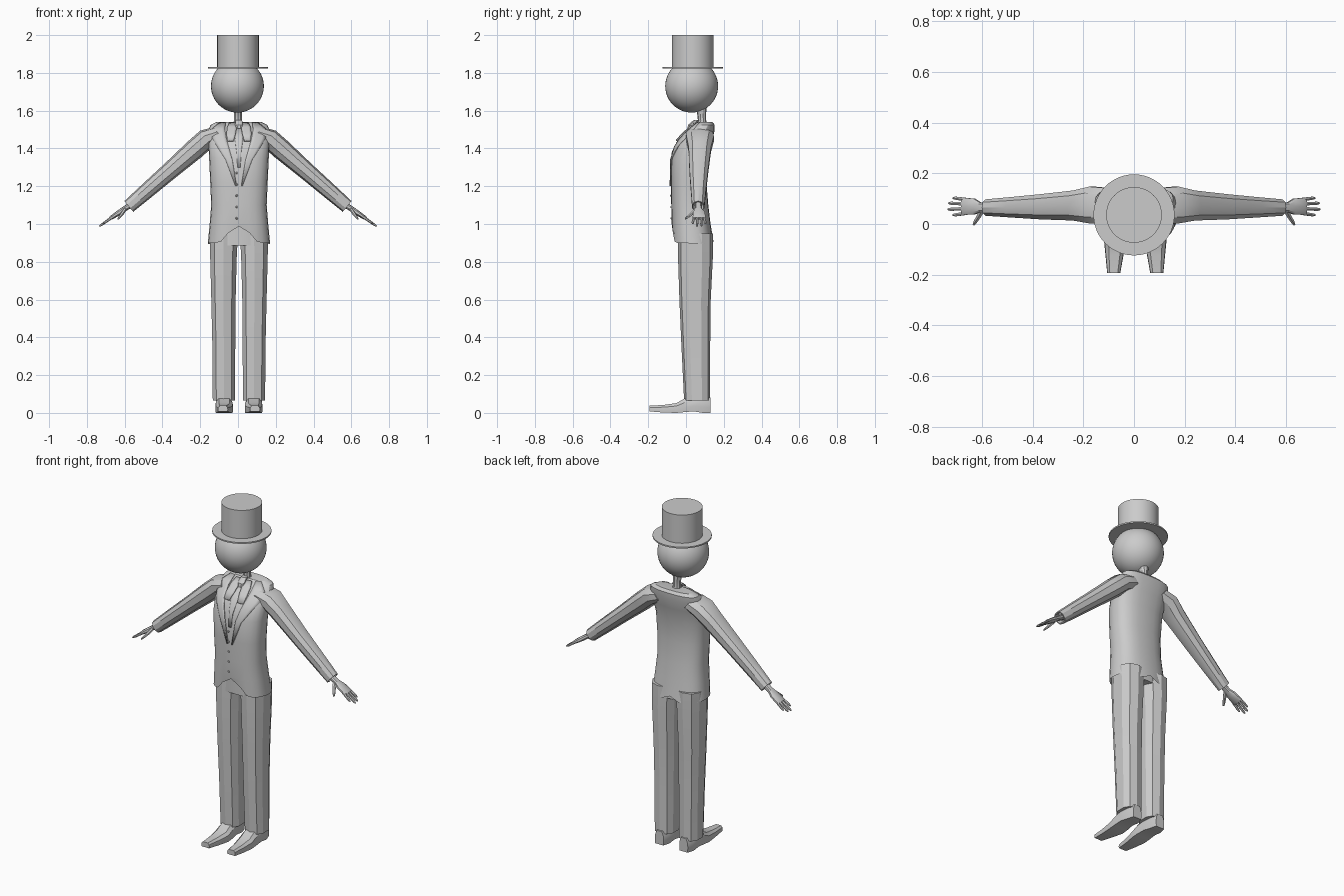
import bpy, bmesh, math
from mathutils import Vector

if "Cube" in bpy.data.objects:
    bpy.data.objects.remove(bpy.data.objects["Cube"])

GREY = bpy.data.materials.new("plain grey")
GREY.diffuse_color = (0.6, 0.6, 0.6, 1)
GREY.use_nodes = True
GREY.node_tree.nodes["Principled BSDF"].inputs["Base Color"].default_value = GREY.diffuse_color
CX = 0.005          # body centre line


def finish(name, bm, angle=30):
    bmesh.ops.recalc_face_normals(bm, faces=bm.faces)
    me = bpy.data.meshes.new(name)
    bm.to_mesh(me)
    bm.free()
    me.materials.append(GREY)
    ob = bpy.data.objects.new(name, me)
    bpy.context.collection.objects.link(ob)
    bpy.ops.object.select_all(action='DESELECT')
    bpy.context.view_layer.objects.active = ob
    ob.select_set(True)
    bpy.ops.object.shade_smooth_by_angle(angle=math.radians(angle))
    return ob


def loft(name, rings, cap0=True, cap1=True, angle=30):
    """Skin a list of equal-length point rings."""
    bm = bmesh.new()
    vs = [[bm.verts.new(p) for p in r] for r in rings]
    n = len(rings[0])
    for a, b in zip(vs, vs[1:]):
        for i in range(n):
            bm.faces.new((a[i], a[(i + 1) % n], b[(i + 1) % n], b[i]))
    if cap0:
        bm.faces.new(vs[0])
    if cap1:
        bm.faces.new(vs[-1])
    return finish(name, bm, angle)


def sup(t, n):
    """Point on a unit superellipse."""
    c, s = math.cos(t), math.sin(t)
    return (math.copysign(abs(c) ** (2 / n), c), math.copysign(abs(s) ** (2 / n), s))


def tube(name, stations, u, v, sides=8, n=2.4, **kw):
    """Loft along stations of (centre, half size along u, half size along v)."""
    u, v = Vector(u), Vector(v)
    rings = []
    for c, a, b in stations:
        pts = [sup(2 * math.pi * (i + .5) / sides, n) for i in range(sides)]
        rings.append([Vector(c) + u * p * a + v * q * b for p, q in pts])
    return loft(name, rings, **kw)


# Head and top hat
bm = bmesh.new()
bmesh.ops.create_uvsphere(bm, u_segments=40, v_segments=24, radius=.14)
bmesh.ops.translate(bm, vec=(-.003, .03, 1.73), verts=bm.verts)
finish("head", bm)
for name, r, z0, z1 in (("hat_brim", .16, 1.824, 1.832), ("hat_crown", .11, 1.83, 2.0)):
    bm = bmesh.new()
    bmesh.ops.create_cone(bm, cap_ends=True, segments=48, radius1=r, radius2=r, depth=z1 - z0)
    bmesh.ops.translate(bm, vec=(0, .036, (z0 + z1) / 2), verts=bm.verts)
    finish(name, bm)

# Neck
tube("neck", [((0, .085, 1.50), .035, .03), ((0, .085, 1.55), .022, .022),
              ((0, .083, 1.585), .022, .024), ((0, .078, 1.62), .03, .03)],
     (1, 0, 0), (0, 1, 0), sides=10, n=2)

# Jacket body: z, half width, front y, back y
BODY = [(.90, .165, -.072, .145), (1.0, .155, -.076, .13), (1.1, .147, -.078, .118),
        (1.22, .152, -.08, .108), (1.35, .158, -.078, .115), (1.43, .162, -.052, .135),
        (1.49, .165, .0, .15), (1.525, .15, .045, .152), (1.54, .118, .065, .14)]
N = 2.5


def section(z):
    for a, b in zip(BODY, BODY[1:]):
        if z <= b[0]:
            t = max(0, (z - a[0]) / (b[0] - a[0]))
            return [p + (q - p) * t for p, q in zip(a, b)]
    return BODY[-1]


def front(x, z, off=0):
    """Point on the jacket front at x, z, pushed forward by off."""
    _, w, f, b = section(z)
    k = max(0, 1 - min(1, abs(x) / w) ** N) ** (1 / N)
    return Vector((CX + x, (f + b) / 2 - (b - f) / 2 * k - off, z))


def hem(x, y, z):
    """Cutaway front and small back vent at the lowest ring."""
    if z > .91:
        return z
    if y < 0:
        return .90 + .088 * max(0, 1 - (abs(x) / .1) ** 1.6)
    return .885 + .025 * max(0, 1 - abs(x) / .05) if y > .12 else .895


rings = []
for z, w, f, b in BODY:
    ring = []
    for i in range(24):
        p, q = sup(2 * math.pi * i / 24, N)
        x, y = p * w, (f + b) / 2 + q * (b - f) / 2
        ring.append((CX + x, y, hem(x, y, z)))
    rings.append(ring)
loft("jacket", rings, cap0=False, angle=25)


# Thin cloth pieces laid over the jacket front
def cloth(name, left, right, off, thick, cols=4):
    bm = bmesh.new()
    grid = []
    for (x0, z0), (x1, z1) in zip(left, right):
        row = [front(x0 + (x1 - x0) * j / cols, z0 + (z1 - z0) * j / cols, off)
               for j in range(cols + 1)]
        grid.append([bm.verts.new(p) for p in row])
    for a, b in zip(grid, grid[1:]):
        for j in range(cols):
            bm.faces.new((a[j], a[j + 1], b[j + 1], b[j]))
    ob = finish(name, bm)
    m = ob.modifiers.new("thickness", 'SOLIDIFY')
    m.thickness, m.offset = thick, 0


def mir(pts, s):
    return [(s * x, z) for x, z in pts]


for s, side in ((-1, "right"), (1, "left")):
    cloth(side + "_lapel",
          mir([(.10, 1.538), (.145, 1.50), (.14, 1.45), (.115, 1.41), (.07, 1.34), (.018, 1.2)], s),
          mir([(.07, 1.538), (.075, 1.50), (.066, 1.45), (.055, 1.41), (.035, 1.34), (.012, 1.2)], s),
          .004, .006)
    cloth(side + "_bow_loop",
          mir([(.012, 1.535), (.012, 1.51), (.018, 1.475), (.028, 1.44)], s),
          mir([(.05, 1.535), (.062, 1.51), (.066, 1.475), (.062, 1.44)], s), .008, .009)
cloth("shirt_front", [(-.02, 1.53), (-.022, 1.45), (-.012, 1.38), (-.008, 1.3)],
      [(.02, 1.53), (.022, 1.45), (.012, 1.38), (.008, 1.3)], .004, .006)
tube("bow_knot", [((CX, .055, 1.55), .018, .016), ((CX, .03, 1.525), .022, .02),
                  ((CX, .02, 1.505), .016, .014)], (1, 0, 0), (0, 1, 0))

# Jacket buttons
for i in range(5):
    bm = bmesh.new()
    bmesh.ops.create_uvsphere(bm, u_segments=8, v_segments=6, radius=.006)
    bmesh.ops.translate(bm, vec=front(-.012, 1.03 + .06 * i), verts=bm.verts)
    finish("button", bm)

# Trouser seat under the jacket
tube("trouser_seat", [((CX, .045, .885), .135, .085), ((CX, .035, 1.1), .125, .075)],
     (1, 0, 0), (0, 1, 0), sides=12, n=3)

for s, side in ((-1, "right"), (1, "left")):
    # Trouser leg
    tube(side + "_trouser_leg",
         [((CX + s * .080, .058, .065), .061, .068), ((CX + s * .080, .052, .35), .063, .076),
          ((CX + s * .082, .048, .6), .067, .083), ((CX + s * .082, .05, .82), .073, .092),
          ((CX + s * .080, .05, .95), .078, .092)],
         (1, 0, 0), (0, 1, 0), sides=10, n=2.5, angle=20)

    # Shoe: y, centre x, half width, sole z, top z
    rings = []
    for y, cx, w, z0, z1 in ((-.193, .085, .026, .008, .038), (-.12, .082, .036, .002, .042),
                             (-.05, .078, .047, 0, .052), (-.01, .078, .047, .004, .075),
                             (.04, .08, .043, .008, .09), (.09, .08, .04, 0, .09),
                             (.13, .08, .028, 0, .08)):
        h = z1 - z0
        rings.append([(CX + s * (cx + a * w), y, z0 + b * h) for a, b in
                      ((-.95, 0), (.95, 0), (1, .35), (.95, .7), (.6, 1), (-.6, 1), (-.95, .7), (-1, .35))])
    loft(side + "_shoe", rings)

    # Sleeve with a recessed cuff
    up = (s * .63, 0, .77)
    tube(side + "_sleeve",
         [((s * .10, .07, 1.475), .075, .048), ((s * .165, .075, 1.452), .076, .055),
          ((s * .23, .073, 1.395), .062, .055), ((s * .36, .068, 1.282), .052, .047),
          ((s * .48, .066, 1.178), .042, .042), ((s * .578, .065, 1.093), .034, .037),
          ((s * .578, .065, 1.093), .029, .031), ((s * .555, .065, 1.113), .027, .029)],
         (0, 1, 0), up, sides=10, n=2.2)

    # Hand: wrist and palm, fingers, thumb
    tube(side + "_palm",
         [((s * .56, .065, 1.105), .018, .016), ((s * .605, .066, 1.078), .019, .014),
          ((s * .63, .069, 1.06), .032, .014), ((s * .67, .07, 1.034), .035, .011),
          ((s * .678, .07, 1.029), .032, .008)],
         (0, 1, 0), up, sides=10, n=2.6)
    for y0, y1, tip in ((.043, .036, .715), (.061, .058, .735), (.079, .082, .732), (.096, .102, .715)):
        z = 1.035 - (tip - .665) * .68
        tube(side + "_finger",
             [((s * .66, y0, 1.04), .008, .008), ((s * (tip - .01), y1, z + .007), .007, .006),
              ((s * tip, y1, z), .004, .003)], (0, 1, 0), up, sides=6, n=2)
    tube(side + "_thumb",
         [((s * .60, .054, 1.076), .012, .012), ((s * .613, .03, 1.055), .010, .011),
          ((s * .627, .008, 1.037), .008, .008), ((s * .634, -.004, 1.028), .005, .005)],
         (s * .8, .6, 0), (0, 0, 1), sides=6, n=2)
